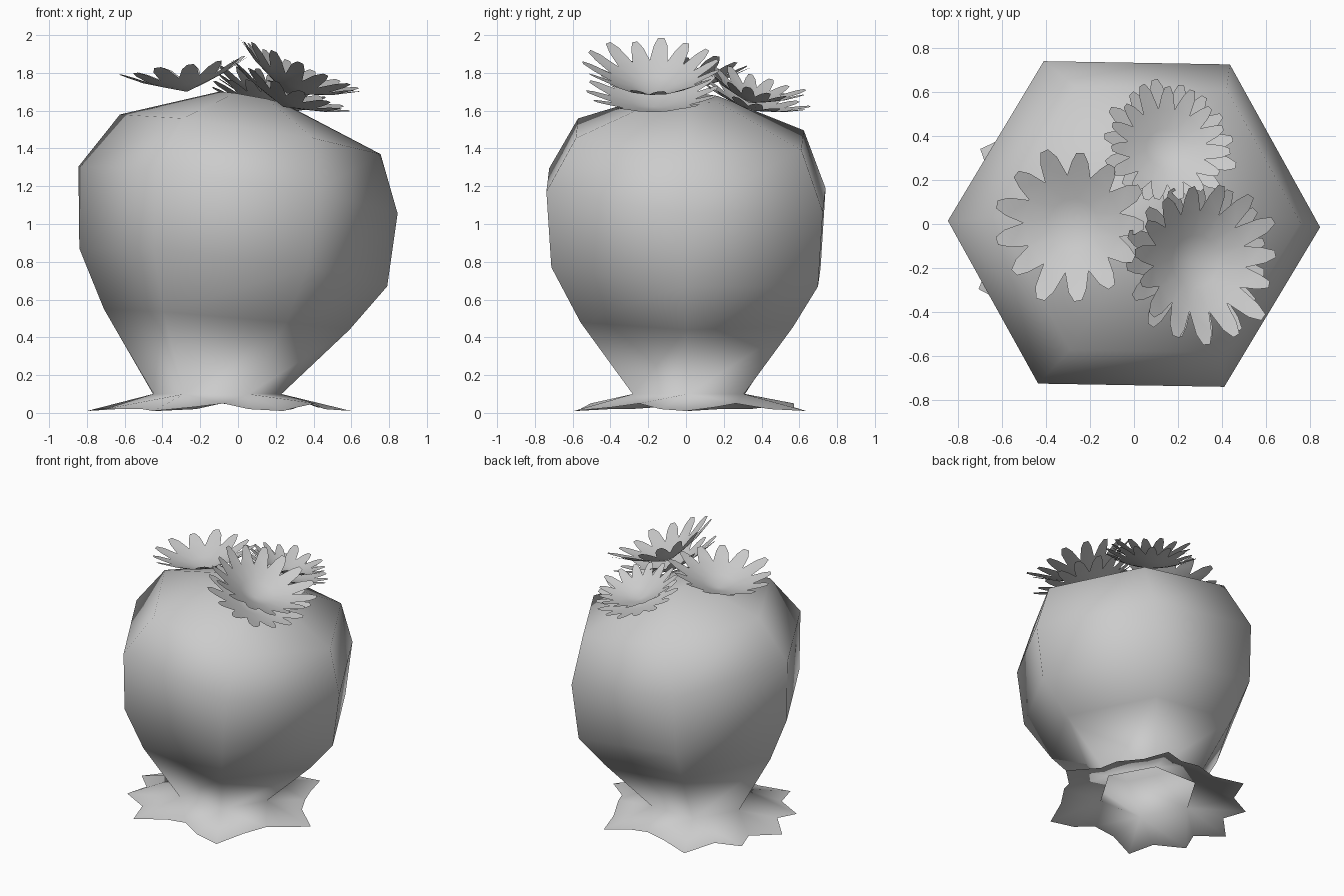
import bpy, math, random
from mathutils import Vector

if "Cube" in bpy.data.objects:
    bpy.data.objects.remove(bpy.data.objects["Cube"])

random.seed(4)


def make(name, verts, faces):
    mesh = bpy.data.meshes.new(name)
    mesh.from_pydata([tuple(v) for v in verts], [], faces)
    mesh.update()
    mesh.polygons.foreach_set("use_smooth", [True] * len(mesh.polygons))
    ob = bpy.data.objects.new(name, mesh)
    bpy.context.collection.objects.link(ob)
    return ob


def ring(cx, cy, cz, r, sx, sy, twist=0.0):
    """Six-sided ring, sheared in z by the slopes sx, sy."""
    pts = []
    for i in range(6):
        a = math.radians(60 * i + twist)
        x, y = r * math.cos(a), r * math.sin(a)
        pts.append((cx + x, cy + y, cz + sx * x + sy * y))
    return pts


# Hollow bulbous body: leaning hexagonal rings from waist to crown
rings = [
    (-0.11, 0.015, 0.10, 0.34, 0, 0),
    (-0.06, 0.01, 0.495, 0.65, -0.085, -0.02),
    (-0.025, 0.0, 0.77, 0.815, -0.124, -0.07),
    (0.0, 0.0, 1.18, 0.845, -0.148, -0.07),
    (0.065, 0.02, 1.475, 0.69, -0.153, -0.05),
    (0.07, 0.02, 1.67, 0.17, -0.18, -0.05),
]
verts, faces = [], []
for r in rings:
    verts += ring(*r, twist=-1)
for k in range(len(rings) - 1):
    for i in range(6):
        a, b, j = 6 * k, 6 * k + 6, (i + 1) % 6
        faces.append((a + i, a + j, b + j, b + i))
top = 6 * (len(rings) - 1)
faces.append(tuple(range(top, top + 6)))

# Ragged root skirt flaring from the waist, open underneath
base = len(verts)
tooth = [(0.70, 0.01), (0.56, 0.03), (0.55, 0.05), (0.58, 0.02)]
for i in range(24):
    r, z = tooth[i % 4]
    if i in (10, 14):
        r, z = 0.66, 0.02
    if i % 4:
        r += random.uniform(-0.03, 0.03)
    a = math.radians(15 * i + random.uniform(-3, 3))
    verts.append((-0.1 + r * math.cos(a), 0.02 + r * math.sin(a), z))
for i in range(6):
    for k in range(4):
        o = 4 * i + k
        faces.append((base + o, base + (o + 1) % 24, i if k < 2 else (i + 1) % 6))
        if k == 1:
            faces.append((i, base + o + 1, (i + 1) % 6))
make("body", verts, faces)


def flower(name, centre, radius, rise, lean, petals, turn=0.0):
    """Shallow cup of fused petals with blunt, separate tips."""
    rot = Vector((lean[0], lean[1], 1)).to_track_quat('Z', 'Y')
    c = Vector(centre)
    verts, faces = [c], []
    step = 2 * math.pi / petals

    def add(a, r, h):
        p = Vector((radius * r * math.cos(a), radius * r * math.sin(a), rise * h))
        verts.append(c + rot @ p)

    for i in range(petals):
        a = turn + i * step
        s = random.uniform(0.93, 1.06)
        add(a, 0.33, 0.27)                      # inner cup
        add(a - step / 2, 0.64, 0.55)           # notch between petals
        add(a - step * 0.28, 0.88 * s, 0.85 * s)
        add(a - step * 0.10, 1.0 * s, s)
        add(a + step * 0.12, 0.99 * s, s)
        add(a + step * 0.28, 0.86 * s, 0.84 * s)
    for i in range(petals):
        p, q = 1 + 6 * i, 1 + 6 * ((i + 1) % petals)
        faces += [(0, p, q), (p, q + 1, q),
                  (p, p + 1, p + 2, p + 3, p + 4, p + 5, q + 1)]
    make(name, verts, faces)


# Three blossoms: one single, two with a double layer of petals
flower("left_flower", (-0.27, 0.0, 1.70), 0.35, 0.14, (-0.14, 0), 13, 0.1)
flower("front_flower_outer", (0.24, -0.17, 1.62), 0.36, 0.12, (0.42, -0.02), 15, 0.0)
flower("front_flower_inner", (0.26, -0.17, 1.69), 0.36, 0.17, (0.44, 0.0), 15, 0.2)
flower("back_flower_outer", (0.15, 0.34, 1.60), 0.30, 0.09, (0.15, 0.26), 15, 0.0)
flower("back_flower_inner", (0.14, 0.335, 1.64), 0.28, 0.12, (0.15, 0.26), 15, 0.2)
